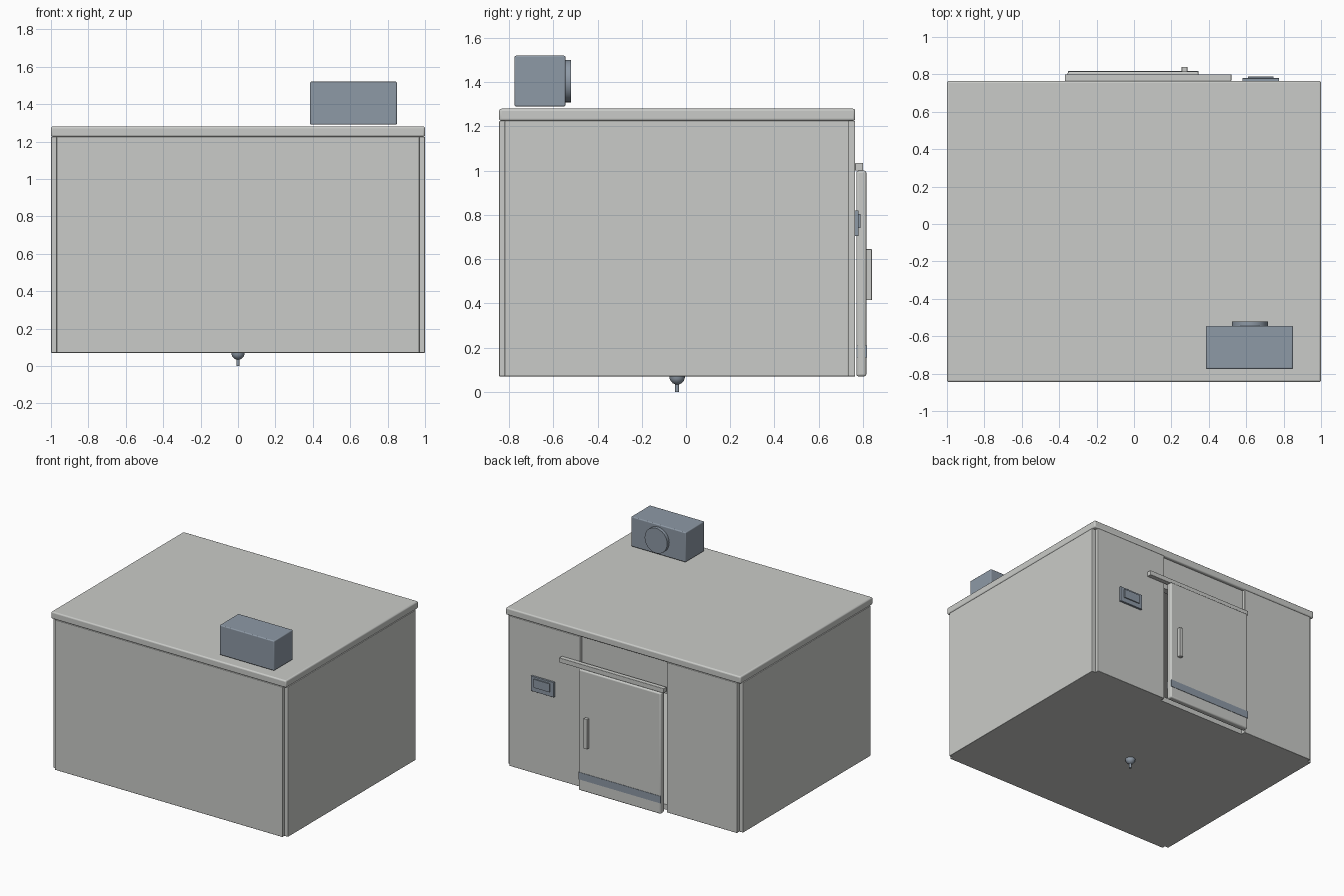
import bpy
import bmesh
from math import radians

cube = bpy.data.objects.get("Cube")
if cube:
    bpy.data.objects.remove(cube, do_unlink=True)


def material(name, rgb):
    mat = bpy.data.materials.new(name)
    mat.use_nodes = True
    mat.diffuse_color = (*rgb, 1)
    mat.node_tree.nodes["Principled BSDF"].inputs["Base Color"].default_value = (*rgb, 1)
    return mat


GREY = material("light grey panel", (0.59, 0.60, 0.58))
BLUE = material("blue grey metal", (0.27, 0.32, 0.38))


def finish(bm, name, mat, bevel=0):
    mesh = bpy.data.meshes.new(name)
    bmesh.ops.recalc_face_normals(bm, faces=bm.faces)
    bm.to_mesh(mesh)
    bm.free()
    obj = bpy.data.objects.new(name, mesh)
    bpy.context.collection.objects.link(obj)
    mesh.materials.append(mat)
    if bevel:
        mod = obj.modifiers.new("rounded edges", "BEVEL")
        mod.width = bevel
        mod.segments = 3
    bpy.ops.object.select_all(action="DESELECT")
    obj.select_set(True)
    bpy.context.view_layer.objects.active = obj
    bpy.ops.object.shade_smooth_by_angle(angle=radians(35))
    return obj


def box(name, x, y, z, mat=GREY, bevel=0):
    """Box from a (low, high) pair on each axis."""
    bm = bmesh.new()
    bmesh.ops.create_cube(bm, size=1)
    for v in bm.verts:
        v.co = [lo if c < 0 else hi for c, (lo, hi) in zip(v.co, (x, y, z))]
    return finish(bm, name, mat, bevel)


def lathe(name, profile, centre, mat, axis="Z", steps=32):
    """Solid of revolution from (radius, height) points, capped at both ends."""
    bm = bmesh.new()
    verts = [bm.verts.new((r, 0, h)) for r, h in profile]
    edges = [bm.edges.new(pair) for pair in zip(verts, verts[1:])]
    bmesh.ops.spin(bm, geom=verts + edges, axis=(0, 0, 1), cent=(0, 0, 0),
                   angle=radians(360), steps=steps, use_duplicate=False)
    bmesh.ops.remove_doubles(bm, verts=bm.verts, dist=0.0001)
    bmesh.ops.holes_fill(bm, edges=[e for e in bm.edges if e.is_boundary], sides=0)
    obj = finish(bm, name, mat)
    if axis == "Y":
        obj.rotation_euler.x = radians(-90)
    obj.location = centre
    return obj


# Room shell: notched corners where the end walls meet the side walls
BASE, EAVES = 0.07, 1.225
WALL = (BASE, EAVES)
box("roof", (-1, 1), (-0.845, 0.765), (EAVES, 1.28), bevel=0.01)
box("floor", (-0.96, 0.96), (-0.81, 0.73), (BASE, 0.11))
box("front_wall", (-0.97, 0.97), (-0.845, -0.77), WALL, bevel=0.004)
for side, name in ((1, "left"), (-1, "right")):
    box(name + "_wall", sorted((side * 0.925, side)), (-0.82, 0.735), WALL, bevel=0.004)
box("back_wall_left", (0.365, 0.97), (0.69, 0.765), WALL, bevel=0.004)
box("back_wall_right", (-0.97, -0.37), (0.69, 0.765), WALL, bevel=0.004)
box("door_lintel", (-0.38, 0.375), (0.69, 0.74), (0.98, EAVES))

# Sliding door with its rail, handle and kick strip
box("sliding_door", (-0.355, 0.345), (0.77, 0.815), (BASE, 1.0), bevel=0.01)
box("door_rail", (-0.37, 0.52), (0.765, 0.8), (1.0, 1.035), bevel=0.002)
box("door_handle", (0.255, 0.285), (0.81, 0.84), (0.415, 0.645), bevel=0.002)
box("kick_strip", (-0.354, 0.344), (0.771, 0.818), (0.155, 0.21), BLUE)

# Control panel beside the door
box("control_panel", (0.58, 0.775), (0.76, 0.78), (0.705, 0.82), BLUE, bevel=0.002)
box("control_screen", (0.61, 0.745), (0.775, 0.788), (0.74, 0.805), BLUE)

# Cooling unit on the roof with a round fan facing the back
box("cooling_unit", (0.385, 0.85), (-0.775, -0.545), (1.29, 1.52), BLUE, bevel=0.007)
lathe("cooling_fan", [(0.096, 0), (0.096, 0.03)], (0.62, -0.55, 1.405), BLUE, axis="Y")

# Floor drain: a rounded cup with a short pipe
lathe("floor_drain", [(0.009, 0), (0.009, 0.034), (0.02, 0.039), (0.03, 0.05),
                      (0.034, 0.06), (0.035, 0.071)], (0, -0.04, 0), BLUE)
